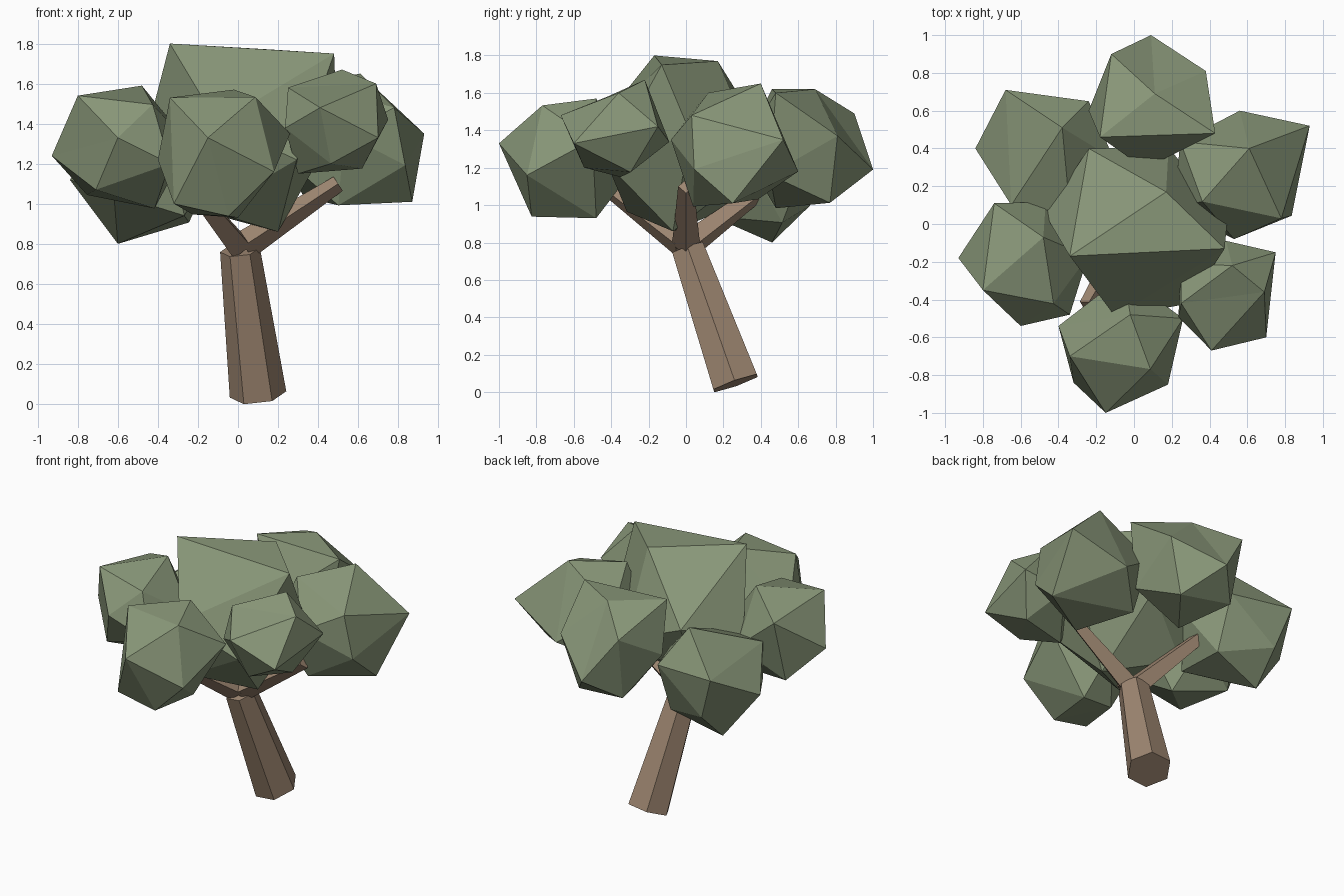
import bpy, bmesh, math, random
from mathutils import Vector, Quaternion

if "Cube" in bpy.data.objects:
    bpy.data.objects.remove(bpy.data.objects["Cube"])

random.seed(1)


def material(name, rgb):
    m = bpy.data.materials.new(name)
    m.diffuse_color = (*rgb, 1)
    m.use_nodes = True
    m.node_tree.nodes["Principled BSDF"].inputs["Base Color"].default_value = m.diffuse_color
    return m


BARK = material("bark", (0.34, 0.24, 0.165))
LEAF = material("leaf", (0.25, 0.31, 0.19))


def add_object(name, bm, mat):
    bmesh.ops.recalc_face_normals(bm, faces=bm.faces)
    mesh = bpy.data.meshes.new(name)
    bm.to_mesh(mesh)
    bm.free()
    mesh.materials.append(mat)
    bpy.context.collection.objects.link(bpy.data.objects.new(name, mesh))


def limb(name, a, b, ra, rb, sides, ref):
    """Tapered prism from a to b with square-cut ends and a corner towards ref."""
    a, b, ref = Vector(a), Vector(b), Vector(ref)
    d = (b - a).normalized()
    side = (ref - d * ref.dot(d)).normalized()
    up = side.cross(d)
    bm = bmesh.new()
    rings = []
    for c, r in ((a, ra), (b, rb)):
        rings.append([bm.verts.new(c + r * (side * math.cos(t) + up * math.sin(t)))
                      for t in (math.tau * i / sides for i in range(sides))])
        bm.faces.new(rings[-1])
    for i in range(sides):
        j = (i + 1) % sides
        bm.faces.new((rings[0][i], rings[0][j], rings[1][j], rings[1][i]))
    add_object(name, bm, BARK)


def random_rotation():
    return Quaternion([random.gauss(0, 1) for _ in range(4)]).normalized().to_matrix()


def clump(name, centre, radius, *corners):
    """Icosahedron turned to best meet the given corners, then pulled onto them."""
    centre = Vector(centre)
    corners = [Vector(c) for c in corners]
    dirs = [(c - centre).normalized() for c in corners]
    bm = bmesh.new()
    bmesh.ops.create_icosphere(bm, subdivisions=1, radius=1)
    verts = list(bm.verts)
    base = [v.co.copy() for v in verts]
    best = (-1e9, None, None)
    for _ in range(3000):
        rot = random_rotation()
        pts = [rot @ p for p in base]
        near = [max(range(12), key=lambda i: pts[i].dot(d)) for d in dirs]
        score = sum(pts[i].dot(d) for i, d in zip(near, dirs))
        score -= len(near) - len(set(near))
        if score > best[0]:
            best = (score, pts, near)
    for v, p in zip(verts, best[1]):
        v.co = centre + p * radius
    for i, c in zip(best[2], corners):
        verts[i].co = c
    add_object(name, bm, LEAF)


# Leaning trunk
limb("trunk", (0.10, 0.265, 0.048), (0.01, 0.01, 0.77), 0.142, 0.1, 6, (1, 0, 0))

# Three branches spread evenly round the trunk top
for i in range(3):
    t = math.tau * i / 3
    c, s = math.cos(t), math.sin(t)
    limb(f"branch_{i + 1}", (0.01 + 0.02 * c, 0.02 * s, 0.79),
         (0.5 * c, 0.5 * s, 1.1), 0.075, 0.042, 4, (0, 0, 1))

# Leaf clumps: centre, radius, then the outer corners
clump("leaves_middle", (0.01, -0.04, 1.34), 0.49,
      (-0.34, -0.17, 1.80), (0.48, -0.13, 1.75), (0.17, 0.17, 1.77),
      (-0.24, 0.40, 1.40), (-0.10, -0.49, 1.40), (0.20, -0.07, 0.86),
      (-0.47, 0.05, 1.30))
clump("leaves_back", (0.10, 0.64, 1.29), 0.35,
      (0.09, 1.00, 1.19), (-0.12, 0.90, 1.49), (0.11, 0.69, 1.62),
      (0.38, 0.81, 1.37), (-0.18, 0.46, 1.62), (0.43, 0.48, 1.60), (-0.24, 0.60, 1.31))
clump("leaves_back_left", (-0.46, 0.36, 1.15), 0.36,
      (-0.60, 0.46, 0.80), (-0.84, 0.40, 1.12), (-0.68, 0.71, 1.29),
      (-0.38, 0.51, 1.50), (-0.65, 0.10, 1.32), (-0.24, 0.65, 1.26))
clump("leaves_left", (-0.59, -0.21, 1.27), 0.35,
      (-0.60, -0.54, 1.33), (-0.80, -0.35, 1.54), (-0.48, -0.07, 1.59),
      (-0.93, -0.18, 1.24), (-0.74, 0.11, 1.47), (-0.71, -0.40, 1.07),
      (-0.34, -0.48, 1.20))
clump("leaves_front", (-0.07, -0.63, 1.24), 0.36,
      (-0.15, -1.00, 1.33), (-0.34, -0.70, 1.53), (0.18, -0.85, 1.16),
      (-0.32, -0.84, 1.00), (-0.02, -0.48, 1.57), (0.26, -0.50, 1.35),
      (-0.40, -0.54, 1.22), (0.00, -0.48, 0.93))
clump("leaves_front_right", (0.48, -0.36, 1.41), 0.28,
      (0.41, -0.67, 1.48), (0.70, -0.60, 1.33), (0.52, -0.22, 1.67),
      (0.75, -0.15, 1.42), (0.25, -0.42, 1.58), (0.30, -0.35, 1.15),
      (0.69, -0.36, 1.60))
clump("leaves_right", (0.54, 0.24, 1.30), 0.37,
      (0.61, 0.40, 1.65), (0.93, 0.52, 1.35), (0.78, 0.03, 1.48),
      (0.56, 0.60, 1.18), (0.87, 0.25, 1.01), (0.53, -0.08, 1.35))
